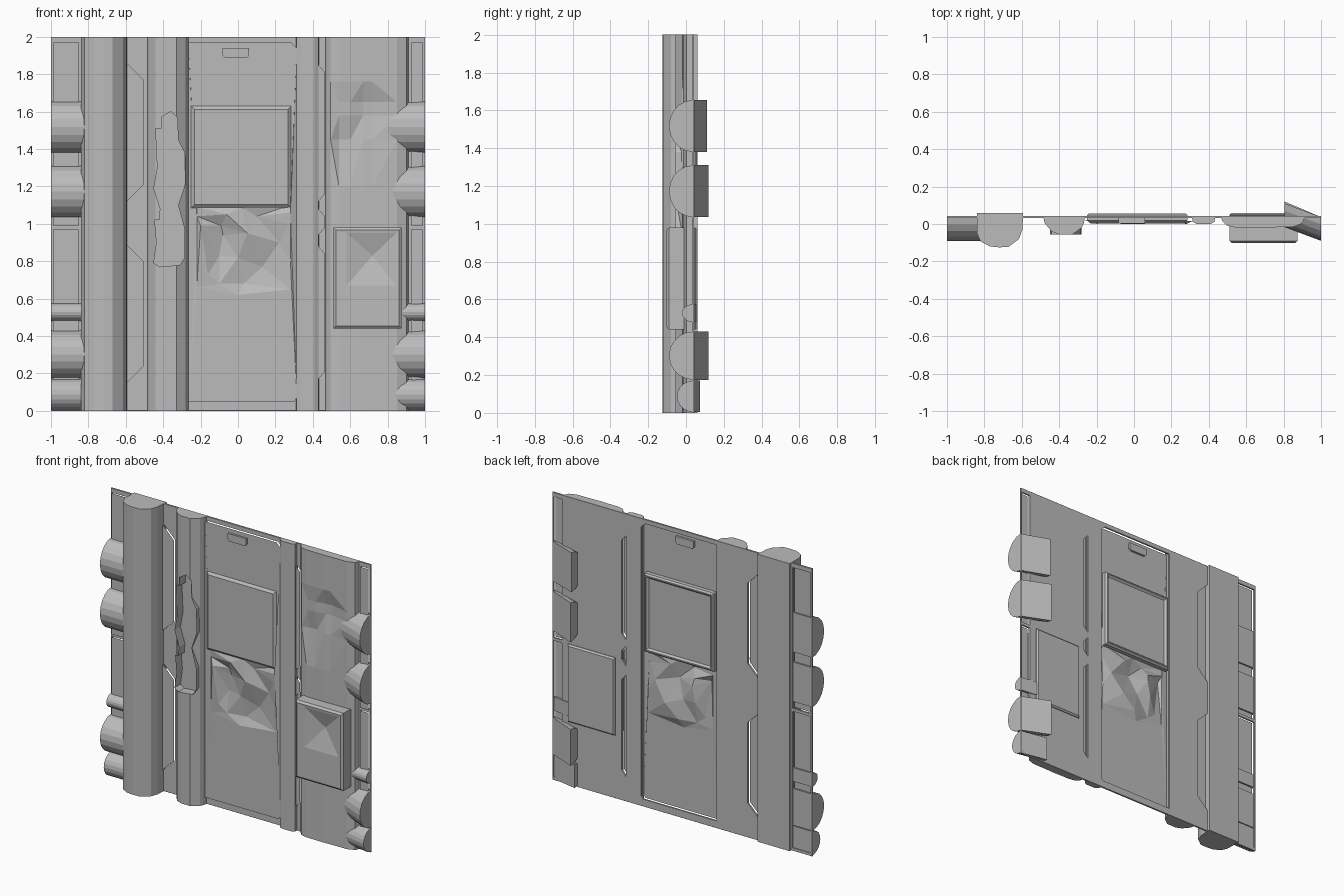
import bpy, bmesh, math
from mathutils import Vector
from mathutils.geometry import delaunay_2d_cdt

old = bpy.data.objects.get("Cube")
if old:
    bpy.data.objects.remove(old, do_unlink=True)

grey = bpy.data.materials.new("plain_grey")
grey.use_nodes = True
COLOUR = (0.5, 0.5, 0.5, 1)
grey.diffuse_color = COLOUR
grey.node_tree.nodes["Principled BSDF"].inputs["Base Color"].default_value = COLOUR


def finish(name, bm, closed=True):
    if closed:
        bmesh.ops.recalc_face_normals(bm, faces=bm.faces)
    mesh = bpy.data.meshes.new(name)
    bm.to_mesh(mesh)
    bm.free()
    mesh.materials.append(grey)
    ob = bpy.data.objects.new(name, mesh)
    bpy.context.scene.collection.objects.link(ob)
    return ob


def loft(bm, rings, caps=True):
    """Skin equal rings of points, closing both ends."""
    loops = [[bm.verts.new(p) for p in ring] for ring in rings]
    n = len(loops[0])
    for a, b in zip(loops, loops[1:]):
        for i in range(n):
            j = (i + 1) % n
            bm.faces.new((a[i], a[j], b[j], b[i]))
    if caps:
        bm.faces.new(loops[0][::-1])
        bm.faces.new(loops[-1])
    return loops


def rect(x0, x1, z0, z1):
    return [(x0, z0), (x1, z0), (x1, z1), (x0, z1)]


def slab(name, x0, x1, z0, z1, back, front, edge=0.01):
    """Block with bevelled front and back rims."""
    bm = bmesh.new()
    rings = []
    for y, e in ((back, edge), (back - edge, 0), (front + edge, 0), (front, edge)):
        rings.append([(x, y, z) for x, z in rect(x0 + e, x1 - e, z0 + e, z1 - e)])
    loft(bm, rings)
    return finish(name, bm)


def cut(ob, cutter):
    cutter.hide_render = True
    cutter.hide_viewport = True
    mod = ob.modifiers.new("cut", "BOOLEAN")
    mod.operation = "DIFFERENCE"
    mod.solver = "EXACT"
    mod.object = cutter


SHEET = 0.034
holes = bmesh.new()


def press(name, outline, depth, bevel, dents=()):
    """Sheet pressed forward out of the wall, with the matching hole behind it."""
    loft(holes, [[(x, y, z) for x, z in outline] for y in (-0.2, 0.2)])
    bm = bmesh.new()
    face = bm.faces.new([bm.verts.new((x, SHEET, z)) for x, z in outline])
    bmesh.ops.inset_region(bm, faces=[face], thickness=bevel)
    for v in face.verts:
        v.co.y = SHEET - depth
    if dents:
        rim = list(face.verts)
        bm.faces.remove(face)
        flat = [Vector((v.co.x, v.co.z)) for v in rim]
        flat += [Vector((x, z)) for x, z, y in dents]
        edges = [(i, (i + 1) % len(rim)) for i in range(len(rim))]
        pts, _, tris, *_ = delaunay_2d_cdt(flat, edges, [], 1, 1e-5)
        heights = [SHEET - depth] * len(rim) + [d[2] for d in dents]
        verts = [bm.verts.new((p.x, heights[i], p.y)) for i, p in enumerate(pts)]
        for t in tris:
            bm.faces.new([verts[i] for i in t])
        bmesh.ops.remove_doubles(bm, verts=bm.verts, dist=1e-4)
    return finish(name, bm)


def column(name, profile, levels=(0, 2), dent=None):
    """Upright with an xy profile; dent shifts points between the ends."""
    bm = bmesh.new()
    shift = dent or (lambda x, z: 0)
    loft(bm, [[(x, y + (shift(x, z) if y < 0.01 else 0), z) for x, y in profile] for z in levels])
    bmesh.ops.triangulate(bm, faces=[f for f in bm.faces if dent and len(f.verts) == 4])
    return finish(name, bm)


# Wall sheet
wall = slab("wall_sheet", -1, 1, 0, 2, 0.043, 0.031, 0.001)

# Pressed side panels, slots and angled panels
for side, a, b in (("right", -0.99, -0.85), ("left", 0.925, 0.99)):
    for part, z0, z1 in (("lower", 0.02, 0.97), ("upper", 0.99, 1.97)):
        press(f"{side}_{part}_panel", rect(a, b, z0, z1), 0.012, 0.012)
for part, z0, z1 in (("lower", 0.19, 0.86), ("middle", 0.96, 1.06), ("upper", 1.14, 1.83)):
    press(f"{part}_slot", [(0.43, z0 - 0.02), (0.465, z0 + 0.02), (0.465, z1 - 0.02), (0.43, z1 + 0.02)],
          0.015, 0.008)
for part, z0, z1 in (("lower", 0.15, 0.89), ("upper", 1.12, 1.86)):
    press(f"{part}_angled_panel",
          [(-0.595, z0), (-0.505, z0 + 0.09), (-0.505, z1 - 0.09), (-0.595, z1)], 0.015, 0.015)

# Door with its crumpled middle
crumple = [(-0.22, 1.04, 0.02), (-0.06, 1.05, 0), (0.1, 1.04, 0.03), (0.28, 1.06, 0),
           (-0.2, 0.99, 0), (-0.09, 0.99, 0.035), (0.05, 0.95, 0), (0.27, 1.0, 0.005),
           (-0.08, 0.94, 0.045), (0.13, 0.77, 0.05), (0, 0.82, 0.03), (-0.1, 0.83, 0.045),
           (-0.16, 0.73, 0.015), (-0.1, 0.68, 0.02), (0.03, 0.68, 0.045), (0.28, 0.8, 0.017),
           (0.22, 0.9, 0.03), (-0.22, 0.66, 0.017), (0, 0.62, 0.017), (0.28, 0.65, 0.017),
           (-0.22, 1.09, 0.017), (0.02, 1.09, 0.017), (0.28, 1.1, 0.017)]
press("door", [(-0.265, 0.05), (0.3, 0.05), (0.315, 0.07), (0.315, 1.94), (0.285, 1.97), (-0.265, 1.97)],
      0.017, 0.014, crumple)

# Door window plate, with a raised rim at the back
bm = bmesh.new()
rings = []
for y, e in ((0.045, 0.03), (0.057, 0.018), (0.057, 0.01), (0.047, 0), (0.018, 0), (0.003, 0.018)):
    rings.append([(x, y, z) for x, z in rect(-0.25 + e, 0.285 - e, 1.085 + e, 1.63 - e)])
loft(bm, rings)
finish("window_plate", bm)

# Door handle
bm = bmesh.new()
grip = [(-0.082, 1.94), (-0.082, 1.9), (-0.07, 1.887), (0.048, 1.887), (0.06, 1.9), (0.06, 1.94)]
loft(bm, [[(x, y, z) for x, z in grip] for y in (0.032, 0.004)])
finish("door_handle", bm)

# Columns
column("main_column", [(-0.84, 0.06), (-0.84, -0.05), (-0.82, -0.093), (-0.77, -0.12), (-0.72, -0.125),
                       (-0.67, -0.122), (-0.615, -0.08), (-0.597, -0.03), (-0.592, 0.06)])
torn = column("torn_column", [(-0.485, 0.04), (-0.478, 0.005), (-0.44, -0.04), (-0.4, -0.056),
                              (-0.33, -0.056), (-0.28, -0.02), (-0.268, 0.005), (-0.262, 0.04)])
column("narrow_column", [(0.31, 0.035), (0.314, 0.012), (0.335, 0), (0.41, 0), (0.43, 0.012), (0.434, 0.035)])


def dented(x, z):
    if not 0.5 < x < 0.75 or not 1.3 < z < 1.72:
        return 0
    return 0.03 if (x > 0.64) == (z > 1.5) else 0.012


column("wide_column", [(0.465, 0.04), (0.472, 0.015), (0.495, -0.008), (0.54, -0.018), (0.6, -0.018),
                       (0.67, -0.02), (0.72, -0.018), (0.85, -0.016), (0.9, 0.003), (0.915, 0.04)],
       (0, 1.2, 1.45, 1.58, 1.65, 1.76, 2), dented)

# Tear in the column, with a thin curled lip
tear = [(-0.45, 0.79), (-0.42, 0.77), (-0.31, 0.78), (-0.285, 0.82), (-0.285, 0.97), (-0.32, 1.1),
        (-0.28, 1.22), (-0.285, 1.38), (-0.32, 1.45), (-0.325, 1.57), (-0.36, 1.6), (-0.41, 1.57),
        (-0.41, 1.51), (-0.44, 1.51), (-0.43, 1.3), (-0.45, 1.19), (-0.415, 1.08), (-0.42, 1.02),
        (-0.445, 1.02), (-0.435, 0.9)]
bm = bmesh.new()
loft(bm, [[(x, y, z) for x, z in tear] for y in (0.01, -0.2)])
cut(torn, finish("tear_cutter", bm))
bm = bmesh.new()
loft(bm, [[(x, y, z) for x, z in tear] for y in (0.01, -0.055)], caps=False)
finish("tear_lip", bm, closed=False)

# Wall box with a dented cover
bm = bmesh.new()
rings = []
for y, e in ((-0.01, 0), (-0.09, 0), (-0.102, 0.014)):
    rings.append([(x, y, z) for x, z in rect(0.51 + e, 0.875 - e, 0.44 + e, 0.98 - e)])
loops = loft(bm, rings, caps=False)
bm.faces.new(loops[0])
dent = [bm.verts.new((x, -0.1, z)) for x, z in rect(0.58, 0.845, 0.67, 0.95)]
for i in range(4):
    j = (i + 1) % 4
    bm.faces.new((loops[-1][i], loops[-1][j], dent[j], dent[i]))
hollow = bm.verts.new((0.72, -0.065, 0.83))
for i in range(4):
    bm.faces.new((dent[i], dent[(i + 1) % 4], hollow))
finish("wall_box", bm)
slab("box_back_plate", 0.51, 0.875, 0.44, 0.98, 0.06, 0.035)

# Half-round pipes: straight on one side, slanting through the wall on the other
pipes = ((1.38, 1.655, -0.09, 0.11), (1.035, 1.31, -0.09, 0.12), (0.48, 0.575, -0.02, 0.06),
         (0.175, 0.43, -0.09, 0.12), (0.005, 0.17, -0.048, 0.075))
for n, (z0, z1, front, back) in enumerate(pipes, 1):
    arc = [math.pi * i / 10 for i in range(11)]
    base = 0.037

    def section(x, shift):
        return [(x, base + shift - (base - front) * math.sin(a),
                 (z0 + z1) / 2 + (z1 - z0) / 2 * math.cos(a)) for a in arc]
    for side, ends in (("right", ((-1, 0), (-0.78, 0))), ("left", ((0.805, back - base), (1, 0)))):
        bm = bmesh.new()
        loft(bm, [section(*e) for e in ends])
        finish(f"{side}_pipe_{n}", bm)

cut(wall, finish("panel_cutter", holes))
